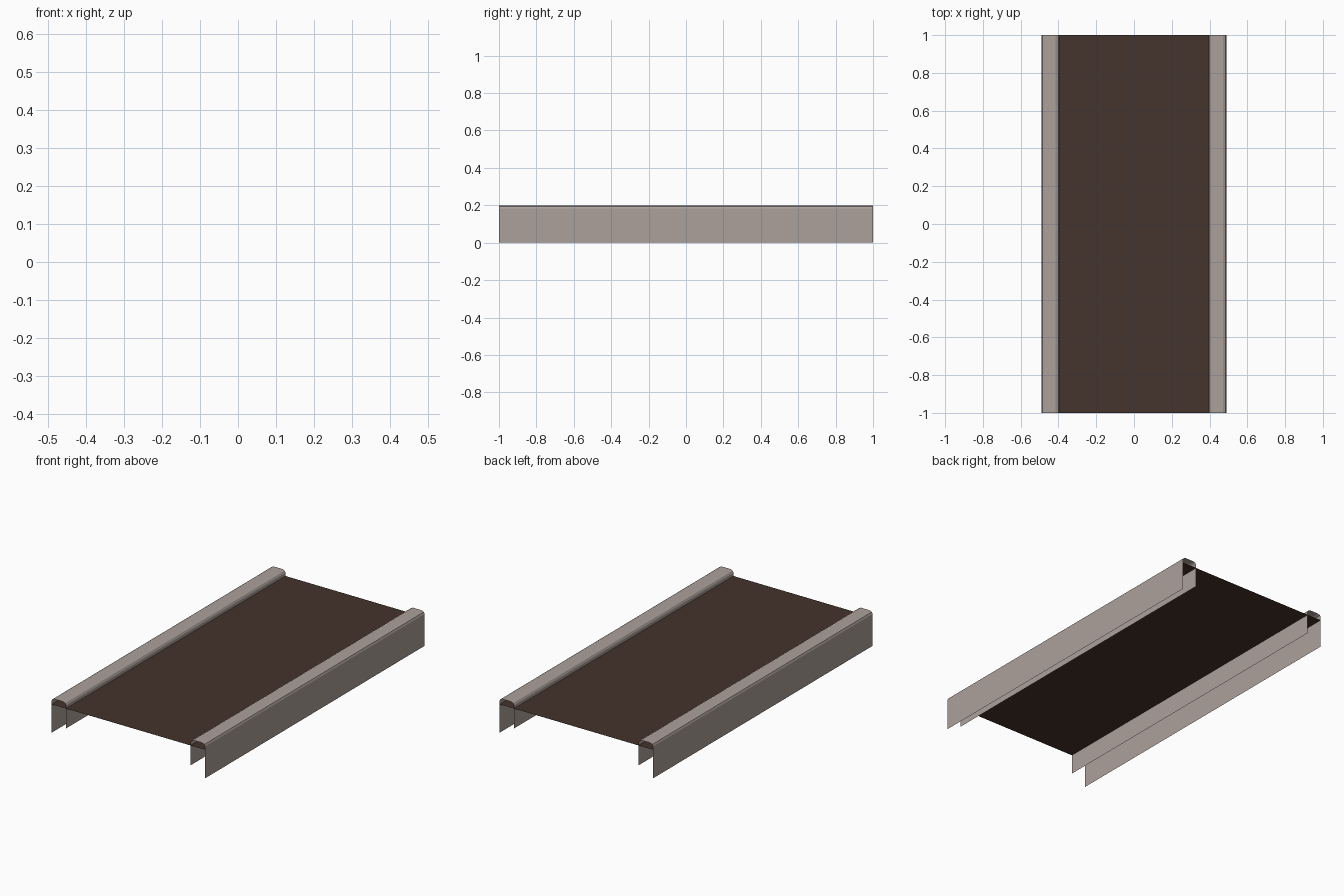
import bpy

if "Cube" in bpy.data.objects:
    bpy.data.objects.remove(bpy.data.objects["Cube"])


def material(name, rgb):
    m = bpy.data.materials.new(name)
    m.diffuse_color = (*rgb, 1.0)
    m.use_nodes = True
    m.node_tree.nodes["Principled BSDF"].inputs["Base Color"].default_value = m.diffuse_color
    return m


metal = material("warm grey metal", (0.418, 0.356, 0.328))
rubber = material("dark brown belt", (0.058, 0.033, 0.025))


def extrude_profile(name, profile, mat, y=1.0):
    """Open sheet: sweep an x-z profile from -y to +y."""
    n = len(profile)
    verts = [(x, s, z) for s in (-y, y) for x, z in profile]
    faces = [(i, i + 1, n + i + 1, n + i) for i in range(n - 1)]
    me = bpy.data.meshes.new(name)
    me.from_pydata(verts, [], faces)
    me.materials.append(mat)
    ob = bpy.data.objects.new(name, me)
    bpy.context.collection.objects.link(ob)
    return ob


# Side rail section: inner skirt, rounded lip, flat top, outer wall
rail = [(0.397, 0.05), (0.397, 0.183), (0.403, 0.194), (0.415, 0.20),
        (0.472, 0.20), (0.485, 0.194), (0.49, 0.183), (0.49, 0.0)]

extrude_profile("right_rail", rail, metal)
extrude_profile("left_rail", [(-x, z) for x, z in reversed(rail)], metal)

# Belt sheet, running under both rails
extrude_profile("belt", [(-0.489, 0.165), (0.489, 0.165)], rubber)
